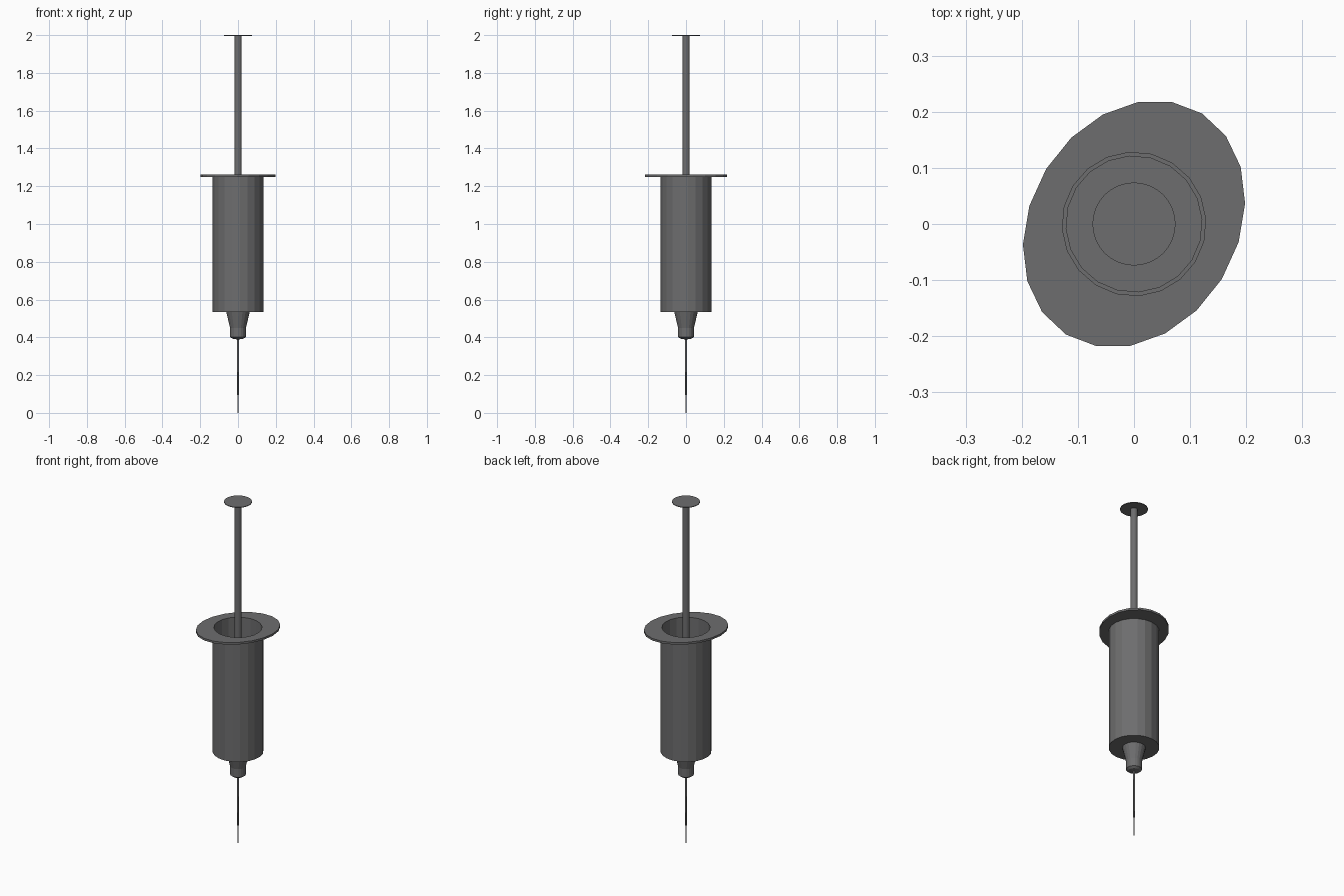
import bpy, bmesh, math

if "Cube" in bpy.data.objects:
    bpy.data.objects.remove(bpy.data.objects["Cube"])

grey = bpy.data.materials.new("dark grey")
grey.diffuse_color = (0.155, 0.155, 0.158, 1)
grey.use_nodes = True
grey.node_tree.nodes["Principled BSDF"].inputs["Base Color"].default_value = grey.diffuse_color


def lathe(name, profile, sides, turn=0.0, closed=False, shape=None):
    """Spin (radius, z) points round z; radius 0 makes a pole."""
    bm = bmesh.new()
    rings = []
    for i, (r, z) in enumerate(profile):
        if r == 0:
            rings.append([bm.verts.new((0, 0, z))] * sides)
            continue
        ring = []
        for k in range(sides):
            t = 2 * math.pi * k / sides
            if shape and i in shape[1]:
                x, y = shape[0](t)
            else:
                x, y = r * math.cos(t + turn), r * math.sin(t + turn)
            ring.append(bm.verts.new((x, y, z)))
        rings.append(ring)
    pairs = list(zip(rings, rings[1:]))
    if closed:
        pairs.append((rings[-1], rings[0]))
    for a, b in pairs:
        for k in range(sides):
            n = (k + 1) % sides
            corners = []
            for v in (a[k], a[n], b[n], b[k]):
                if v not in corners:
                    corners.append(v)
            bm.faces.new(corners)
    bmesh.ops.recalc_face_normals(bm, faces=bm.faces)
    mesh = bpy.data.meshes.new(name)
    bm.to_mesh(mesh)
    bm.free()
    mesh.materials.append(grey)
    ob = bpy.data.objects.new(name, mesh)
    bpy.context.collection.objects.link(ob)
    return ob


TURN = math.radians(4)


# Skewed oval outline of the finger flange
def oval(t):
    c, s = math.cos(t), math.sin(t)
    return 0.198 * c + 0.006 * s, 0.0365 * c + 0.217 * s


# Open-topped barrel
lathe("barrel", [(0, 0.535), (0.135, 0.535), (0.135, 1.252),
                 (0.128, 1.252), (0.128, 0.545), (0, 0.545)], 20, TURN)

# Finger flange with a round hole
lathe("finger_flange", [(0.128, 1.25), (0.2, 1.25), (0.2, 1.262), (0.128, 1.262)],
      20, TURN, closed=True, shape=(oval, (1, 2)))

# Nozzle hub below the barrel
lathe("needle_hub", [(0, 0.54), (0.063, 0.537), (0.042, 0.45), (0.042, 0.402),
                     (0.03, 0.393), (0, 0.388)], 20, TURN)

# Tapered needle
lathe("needle", [(0, 0.4), (0.0055, 0.4), (0.0035, 0.0), (0, 0.0)], 12)

# Plunger: piston, rod and thumb pad
lathe("piston", [(0, 1.0), (0.122, 1.0), (0.122, 1.06), (0, 1.06)], 20, TURN)
lathe("plunger_rod", [(0, 1.05), (0.019, 1.05), (0.019, 1.997), (0, 1.997)], 20, TURN)
lathe("thumb_pad", [(0, 1.996), (0.074, 1.996), (0.074, 2.0), (0, 2.0)], 32)
